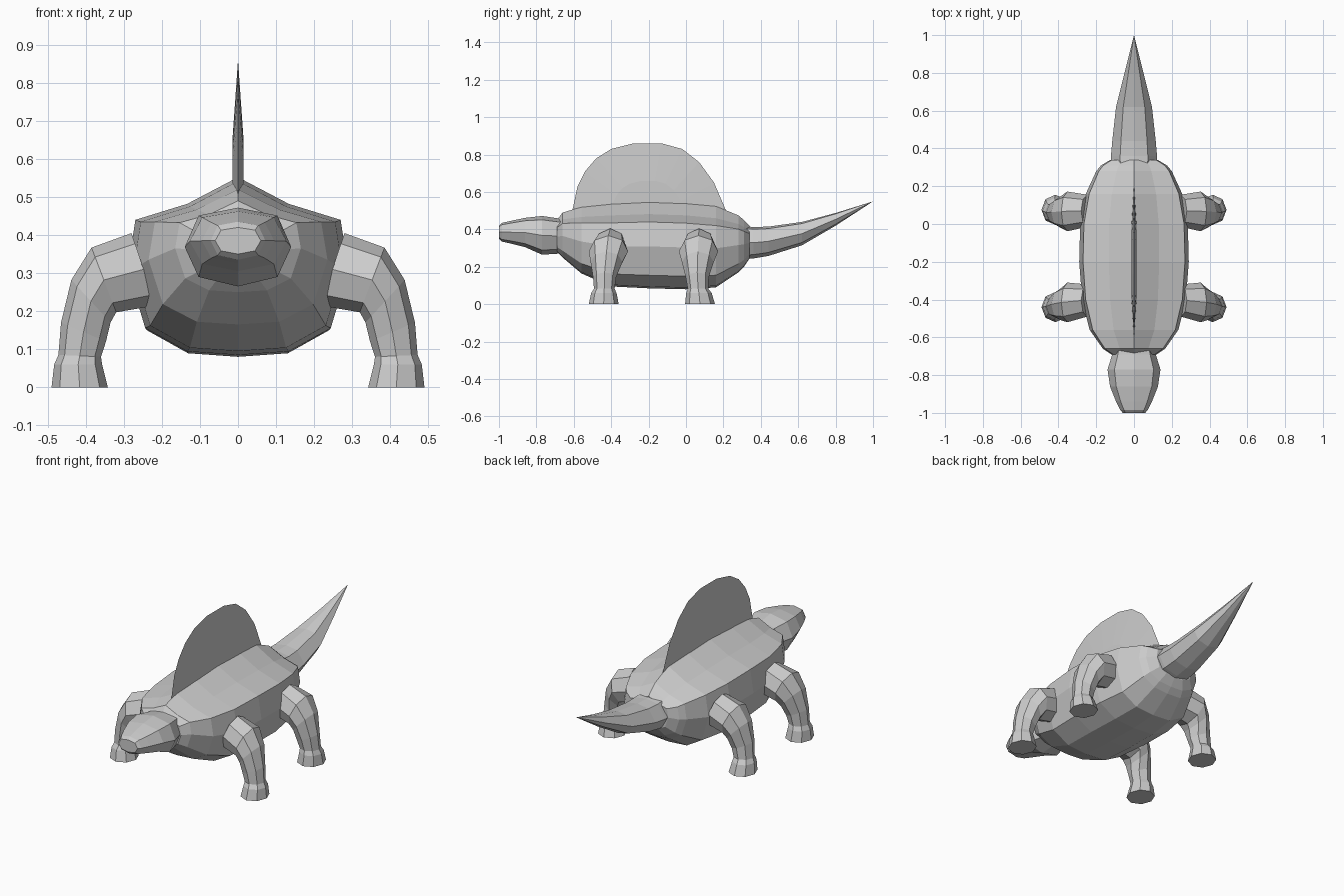
import bpy, bmesh, math
from mathutils import Vector

if "Cube" in bpy.data.objects:
    bpy.data.objects.remove(bpy.data.objects["Cube"])


def loft(name, rings):
    """Skin a list of equal-length closed rings and cap both ends."""
    bm = bmesh.new()
    vr = [[bm.verts.new(p) for p in r] for r in rings]
    n = len(vr[0])
    for a, b in zip(vr, vr[1:]):
        for i in range(n):
            j = (i + 1) % n
            bm.faces.new((a[i], a[j], b[j], b[i]))
    bm.faces.new(vr[0])
    bm.faces.new(vr[-1])
    return finish(name, bm)


def finish(name, bm):
    bmesh.ops.remove_doubles(bm, verts=bm.verts, dist=0.0005)
    bmesh.ops.recalc_face_normals(bm, faces=bm.faces)
    me = bpy.data.meshes.new(name)
    bm.to_mesh(me)
    bm.free()
    ob = bpy.data.objects.new(name, me)
    bpy.context.collection.objects.link(ob)
    return ob


def trunk(name, profile, stations):
    """Loft along y. profile: half section (x 0..1, z 0..1), top to bottom.
    stations: (y, half width, bottom z, top z)."""
    full = profile + [(-x, z) for x, z in profile[-2:0:-1]]
    loft(name, [[(x * w, y, zb + z * (zt - zb)) for x, z in full]
                for y, w, zb, zt in stations])


# Body: ridged back, rounded belly
trunk("body",
      [(0, 1), (.46, .85), (.93, .76), (1, .48), (.84, .15), (.46, .02), (0, 0)],
      [(-.69, .12, .28, .45), (-.66, .165, .25, .49), (-.56, .235, .165, .52),
       (-.4, .275, .095, .542), (-.2, .29, .085, .552), (0, .285, .08, .545),
       (.16, .255, .09, .525), (.28, .2, .17, .475), (.31, .175, .2, .45),
       (.34, .125, .245, .42)])

# Head with tapering snout
octo = [(0, 1), (.74, .9), (1, .5), (.74, .12), (0, 0)]
trunk("head", octo,
      [(-.62, .1, .28, .455), (-.69, .115, .27, .46), (-.77, .14, .265, .472),
       (-.86, .127, .305, .462), (-.94, .095, .325, .445),
       (-.985, .072, .335, .435), (-1, .06, .35, .42)])

# Tail rising to a point
trunk("tail", [(0, 1), (.6, .93), (1, .5), (.7, .12), (0, 0)],
      [(.28, .12, .24, .42), (.36, .122, .245, .413), (.44, .115, .258, .415),
       (.62, .095, .315, .44), (.8, .05, .42, .488), (1, 0, .55, .55)])

# Back sail: thin lens-shaped blade
rim = [(-.61, .49), (-.58, .63), (-.54, .71), (-.48, .78), (-.4, .83),
       (-.28, .86), (-.13, .86), (-.02, .83), (.07, .76), (.15, .65),
       (.21, .51), (.24, .46)]


def sail_ring(s, x):
    return [(x, -.2 + (y + .2) * s, .46 + (z - .46) * s) for y, z in rim]


loft("back_sail", [sail_ring(.5, -.014), sail_ring(1, 0), sail_ring(.5, .014)])

# Legs: sections given as (outer x,z), (inner x,z), y centre, y half width
LEG = [((.28, .405), (.215, .215), 0, .085),
       ((.385, .367), (.32, .197), -.01, .105),
       ((.438, .282), (.335, .17), -.02, .085),
       ((.465, .17), (.347, .12), -.03, .062),
       ((.472, .085), (.36, .08), -.032, .055),
       ((.483, .06), (.357, .06), -.034, .068),
       ((.49, 0), (.342, 0), -.035, .08)]


def leg(name, side, y0, lean):
    rings = []
    for i, (o, k, yc, hy) in enumerate(LEG):
        o, k = Vector(o), Vector(k)
        c, r = (o + k) / 2, (o - k) / 2
        y = y0 + yc + lean * i / 6
        ring = []
        for s in range(8):
            a = math.tau * s / 8
            p = c + r * math.cos(a)
            ring.append((side * p.x, y + hy * math.sin(a), p.y))
        rings.append(ring)
    loft(name, rings)


for side, tag in ((1, "left"), (-1, "right")):
    leg("front_leg_" + tag, side, -.405, 0)
    leg("back_leg_" + tag, side, .07, .04)
